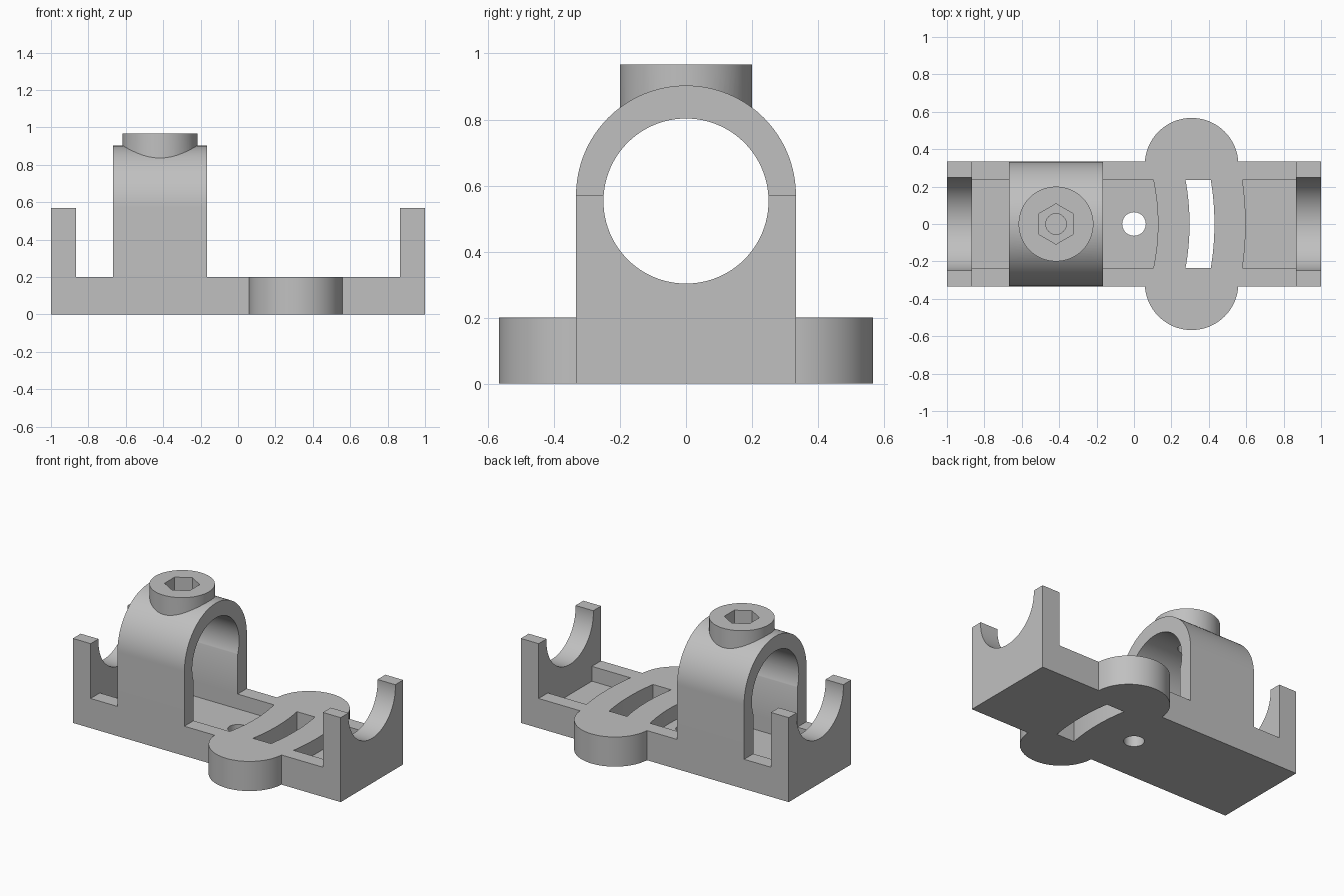
import bpy, bmesh
from math import cos, sin, asin, pi, radians
from mathutils import Vector

default = bpy.data.objects.get("Cube")
if default:
    bpy.data.objects.remove(default, do_unlink=True)

# Main dimensions
HALF_W, BASE_H, WALL_H = 0.333, 0.2, 0.57
BORE_R, BORE_Z = 0.25, 0.553
POCKET_W, FLOOR = 0.235, 0.1
END = 0.867                    # inner face of the end cradles
HOOP_X, BOSS_R = -0.417, 0.2
EAR_X, EAR_Y, EAR_R = 0.308, 0.317, 0.25

grey = bpy.data.materials.new("plain grey")
grey.use_nodes = True
colour = (0.53, 0.53, 0.53, 1)
grey.diffuse_color = colour
grey.node_tree.nodes["Principled BSDF"].inputs["Base Color"].default_value = colour


def prism(name, outline, axis, low, high):
    """Extrude a 2D outline along x, y or z from low to high."""
    place = {"x": lambda a, b: (low, a, b),
             "y": lambda a, b: (a, low, b),
             "z": lambda a, b: (a, b, low)}[axis]
    bm = bmesh.new()
    face = bm.faces.new([bm.verts.new(place(a, b)) for a, b in outline])
    out = bmesh.ops.extrude_face_region(bm, geom=[face])
    shift = Vector([(high - low) * (axis == k) for k in "xyz"])
    bmesh.ops.translate(bm, vec=shift,
                        verts=[v for v in out["geom"] if isinstance(v, bmesh.types.BMVert)])
    bmesh.ops.recalc_face_normals(bm, faces=bm.faces)
    mesh = bpy.data.meshes.new(name)
    bm.to_mesh(mesh)
    bm.free()
    mesh.materials.append(grey)
    obj = bpy.data.objects.new(name, mesh)
    bpy.context.collection.objects.link(obj)
    return obj


def arc(cx, cy, r, start, end, steps):
    angles = [radians(start + (end - start) * i / steps) for i in range(steps + 1)]
    return [(cx + r * cos(a), cy + r * sin(a)) for a in angles]


def circle(cx, cy, r, sides=64, turn=0):
    return arc(cx, cy, r, turn, turn + 360, sides)[:-1]


def bowed_edge(x):
    """Gently curved edge across the pocket, running from -y to +y."""
    r = x + 1
    half = asin(POCKET_W / r) * 180 / pi
    return arc(-1, 0, r, -half, half, 16)


def combine(target, tool, operation):
    mod = target.modifiers.new(tool.name, "BOOLEAN")
    mod.operation, mod.solver, mod.object = operation, "EXACT", tool
    bpy.context.view_layer.objects.active = target
    bpy.ops.object.modifier_apply(modifier=mod.name)
    bpy.data.objects.remove(tool, do_unlink=True)


# Base with an upright cradle at each end
side = [(-1, 0), (1, 0), (1, WALL_H), (END, WALL_H), (END, BASE_H),
        (-END, BASE_H), (-END, WALL_H), (-1, WALL_H)]
body = prism("clamp_body", side, "y", -HALF_W, HALF_W)

# Rounded ears on both sides of the base
ears = (arc(EAR_X, EAR_Y, EAR_R, 0, 180, 48)
        + arc(EAR_X, -EAR_Y, EAR_R, 180, 360, 48))
combine(body, prism("ears", ears, "z", 0, BASE_H), "UNION")

# Arched hoop and the round boss on its crown
hoop = [(-HALF_W, FLOOR), (HALF_W, FLOOR)] + arc(0, WALL_H, HALF_W, 0, 180, 64)
combine(body, prism("hoop", hoop, "x", HOOP_X - 0.25, HOOP_X + 0.25), "UNION")
combine(body, prism("boss", circle(HOOP_X, 0, BOSS_R), "z", 0.6, 0.967), "UNION")

# Bore through the hoop and both cradles
combine(body, prism("bore", circle(0, BORE_Z, BORE_R, 96), "x", -1.2, 1.2), "DIFFERENCE")

# Floor pockets: a long one under the hoop and a short one at the other end
long_pocket = [(-END, -POCKET_W)] + bowed_edge(0.128) + [(-END, POCKET_W)]
short_pocket = bowed_edge(0.597) + [(END, POCKET_W), (END, -POCKET_W)]
for name, outline in (("long_pocket", long_pocket), ("short_pocket", short_pocket)):
    combine(body, prism(name, outline, "z", FLOOR, BORE_Z), "DIFFERENCE")

# Curved slot, screw hole, hexagonal nut socket and its through hole
slot = bowed_edge(0.43) + bowed_edge(0.297)[::-1]
cuts = (("slot", slot, -0.1, 0.3),
        ("screw_hole", circle(0, 0, 0.063, 40), -0.1, 0.3),
        ("nut_socket", circle(HOOP_X, 0, 0.108, 6, 30), 0.867, 1.1),
        ("bolt_hole", circle(HOOP_X, 0, 0.055, 40), 0.6, 1.1))
for name, outline, low, high in cuts:
    combine(body, prism(name, outline, "z", low, high), "DIFFERENCE")

# Smooth round walls, crisp edges
bpy.ops.object.select_all(action="DESELECT")
body.select_set(True)
bpy.context.view_layer.objects.active = body
bpy.ops.object.shade_smooth_by_angle(angle=radians(25))
